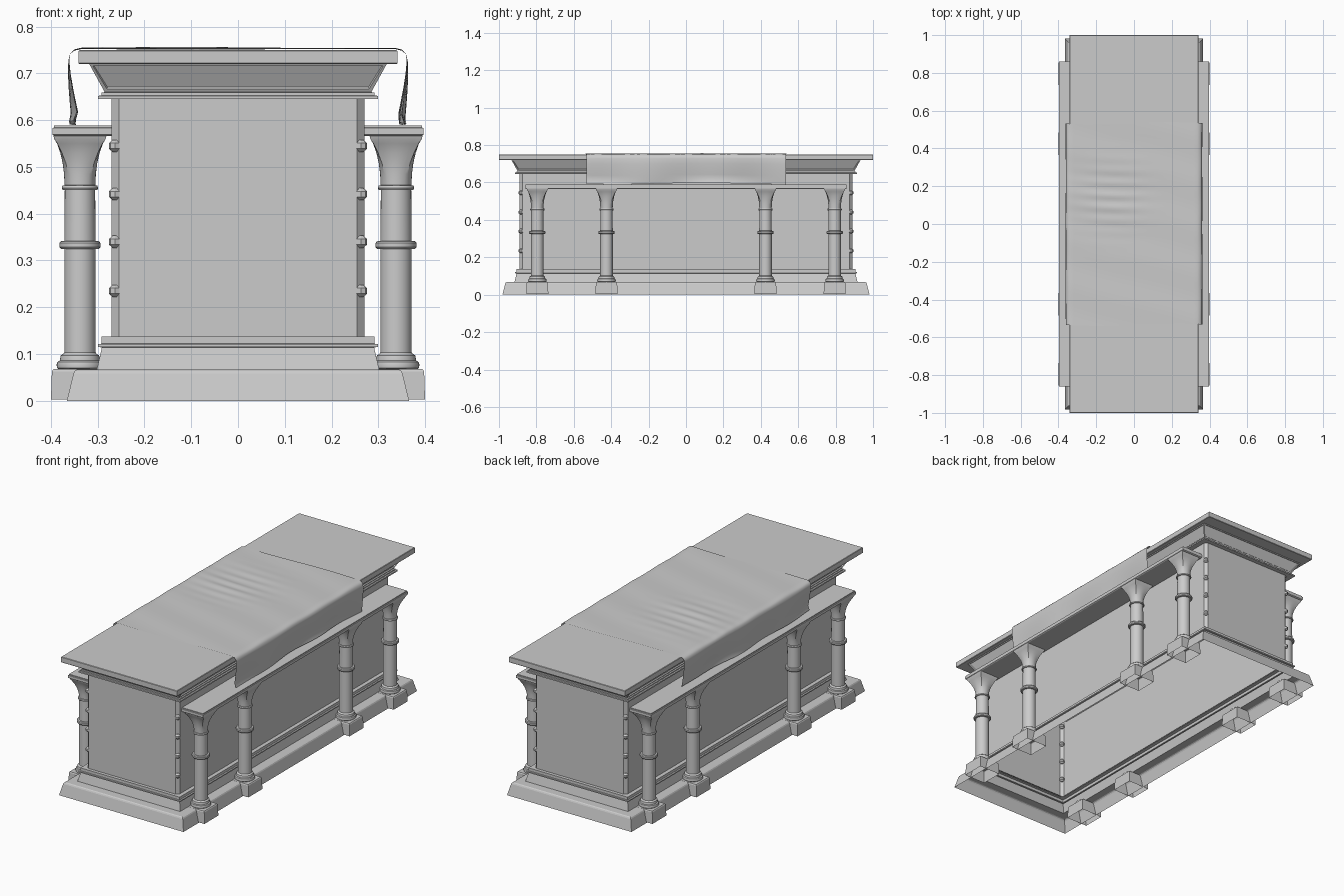
import bpy, bmesh, math
from math import sin, cos, pi

if "Cube" in bpy.data.objects:
    bpy.data.objects.remove(bpy.data.objects["Cube"])


def finish(name, bm, smooth=None):
    bmesh.ops.recalc_face_normals(bm, faces=bm.faces)
    me = bpy.data.meshes.new(name)
    bm.to_mesh(me)
    bm.free()
    if smooth:
        me.shade_smooth()
        me.set_sharp_from_angle(angle=math.radians(smooth))
    ob = bpy.data.objects.new(name, me)
    bpy.context.collection.objects.link(ob)
    return ob


def loft(bm, rings, cap_low=False, cap_high=False):
    loops = [[bm.verts.new(p) for p in r] for r in rings]
    faces = []
    for a, b in zip(loops, loops[1:]):
        n = len(a)
        for i in range(n):
            faces.append(bm.faces.new((a[i], a[(i + 1) % n], b[(i + 1) % n], b[i])))
    if cap_low:
        bm.faces.new(loops[0][::-1])
    if cap_high:
        bm.faces.new(loops[-1])
    return faces


def rect(hx, hy, z, cx=0, cy=0):
    return [(cx + sx * hx, cy + sy * hy, z)
            for sx, sy in ((-1, -1), (1, -1), (1, 1), (-1, 1))]


def chamfered(hx, hy, z, c):
    pts = [(hx, -hy + c), (hx, hy - c), (hx - c, hy), (-hx + c, hy),
           (-hx, hy - c), (-hx, -hy + c), (-hx + c, -hy), (hx - c, -hy)]
    return [(x, y, z) for x, y in pts]


def stack(name, profile, dy=0.615, **caps):
    bm = bmesh.new()
    loft(bm, [rect(h, h + dy, z) for h, z in profile], **caps)
    return finish(name, bm)


# Stepped plinth, hollow and open underneath
stack("plinth", [(0.366, 0), (0.352, 0.058), (0.349, 0.064), (0.344, 0.067),
                 (0.302, 0.067), (0.291, 0.114), (0.299, 0.115), (0.299, 0.121),
                 (0.292, 0.122), (0.292, 0.137), (0.268, 0.137)])

# Main chest with chamfered corners
bm = bmesh.new()
loft(bm, [chamfered(0.271, 0.89, z, 0.016) for z in (0.135, 0.648)])
finish("chest_body", bm)

# Small bosses on the chamfered corners
bm = bmesh.new()
for sx in (-1, 1):
    for sy in (-1, 1):
        for z in (0.235, 0.34, 0.442, 0.545):
            loft(bm, [[(sx * 0.263 + r * cos(i * pi / 4), sy * 0.882 + r * sin(i * pi / 4), z + h)
                       for i in range(8)]
                      for r, h in ((0.005, -0.013), (0.013, -0.006), (0.013, 0.006), (0.005, 0.013))],
                 True, True)
finish("corner_bosses", bm)

# Moulding below the cornice
stack("cornice_moulding", [(0.268, 0.645), (0.299, 0.645), (0.299, 0.652), (0.292, 0.653),
                           (0.292, 0.659), (0.285, 0.66)])

# Flared cornice with a recessed panel on each side
bm = bmesh.new()
flare = loft(bm, [rect(h, h + 0.615, z) for h, z in ((0.285, 0.66), (0.318, 0.72))])
bmesh.ops.recalc_face_normals(bm, faces=bm.faces)
bmesh.ops.inset_individual(bm, faces=flare, thickness=0.009, depth=0)
bmesh.ops.inset_individual(bm, faces=flare, thickness=0.002, depth=-0.006)
finish("cornice", bm)

# Table top slab
stack("top_slab", [(0.339, 0.72), (0.341, 0.722), (0.341, 0.748), (0.339, 0.75)],
      dy=0.659, cap_low=True, cap_high=True)

# Side ledges carried by the columns
for side, sx in (("left", -1), ("right", 1)):
    bm = bmesh.new()
    loft(bm, [rect(h, h + 0.795, z, cx=sx * 0.332)
              for h, z in ((0.060, 0.566), (0.065, 0.569), (0.065, 0.583),
                           (0.062, 0.584), (0.062, 0.589))], True, True)
    finish(side + "_ledge", bm)

# Columns: (radius, height, squareness) profile and a tapered foot block
PROFILE = [(0.045, 0.067, 0), (0.049, 0.070, 0), (0.050, 0.077, 0), (0.048, 0.083, 0),
           (0.043, 0.086, 0), (0.043, 0.088, 0), (0.041, 0.097, 0), (0.036, 0.100, 0),
           (0.0335, 0.103, 0), (0.0335, 0.324, 0), (0.041, 0.325, 0), (0.044, 0.329, 0),
           (0.044, 0.337, 0), (0.041, 0.341, 0), (0.0335, 0.342, 0), (0.0325, 0.451, 0),
           (0.037, 0.451, 0), (0.039, 0.455, 0), (0.037, 0.460, 0), (0.033, 0.461, 0),
           (0.034, 0.485, 0.1), (0.037, 0.508, 0.35), (0.042, 0.53, 0.7),
           (0.049, 0.55, 0.95), (0.055, 0.56, 1), (0.057, 0.568, 1)]
SIDES = 32


def column_ring(cx, cy, r, z, sq):
    pts = []
    for i in range(SIDES):
        c, s = cos(2 * pi * i / SIDES), sin(2 * pi * i / SIDES)
        k = r * (1 - sq + sq / max(abs(c), abs(s)))
        pts.append((cx + k * c, cy + k * s, z))
    return pts


for side, sx in (("left", -1), ("right", 1)):
    for n, cy in enumerate((-0.795, -0.425, 0.425, 0.795), 1):
        cx = sx * 0.338
        bm = bmesh.new()
        loft(bm, [column_ring(cx, cy, *p) for p in PROFILE])
        finish(f"{side}_column_{n}", bm, 35)
        bm = bmesh.new()
        loft(bm, [rect(h, h - 0.003, z, cx, cy)
                  for h, z in ((0.062, 0.003), (0.060, 0.063), (0.057, 0.0675))],
             cap_high=True)
        finish(f"{side}_foot_block_{n}", bm)

# Cloth runner draped across the top, folds growing towards its hem
EDGE = [(0.335, 0.7535), (0.350, 0.750), (0.359, 0.742), (0.363, 0.728), (0.364, 0.70),
        (0.363, 0.67), (0.361, 0.64), (0.359, 0.615), (0.357, 0.594)]
TOP_N = 40
path = [(-x, z) for x, z in EDGE[::-1]]
path += [(-0.335 + 0.67 * i / TOP_N, 0.7535) for i in range(1, TOP_N)]
path += EDGE
ROWS = 100
bm = bmesh.new()
grid = []
for j in range(ROWS + 1):
    y = -0.533 + 1.066 * j / ROWS
    row = []
    for x, z in path:
        side = 1 if x > 0 else -1
        drop = max(0, (0.745 - z) / 0.15)
        fold = 0.5 + 0.5 * sin(11 * y + 1.3 * side) * cos(5 * y + side)
        px = x - side * 0.02 * drop * fold
        if drop > 0.95:
            px += side * 0.012 * (0.5 + 0.5 * sin(9 * y))
        pz = z + 0.004 * drop * sin(7 * y + side)
        if drop == 0:
            # shallow creases running across the top
            w = math.exp(-((x + 0.12) / 0.16) ** 2 - ((y - 0.15) / 0.16) ** 2)
            pz += 0.0025 * w * sin(95 * y + 6 * x) + 0.0012 * sin(26 * y + 7 * x)
            pz = max(pz, 0.7515) if abs(x) < 0.345 else pz
        row.append(bm.verts.new((px, y + 0.006 * sin(8 * x), pz)))
    grid.append(row)
for a, b in zip(grid, grid[1:]):
    for i in range(len(path) - 1):
        bm.faces.new((a[i], a[i + 1], b[i + 1], b[i]))
finish("cloth_runner", bm, 60)
